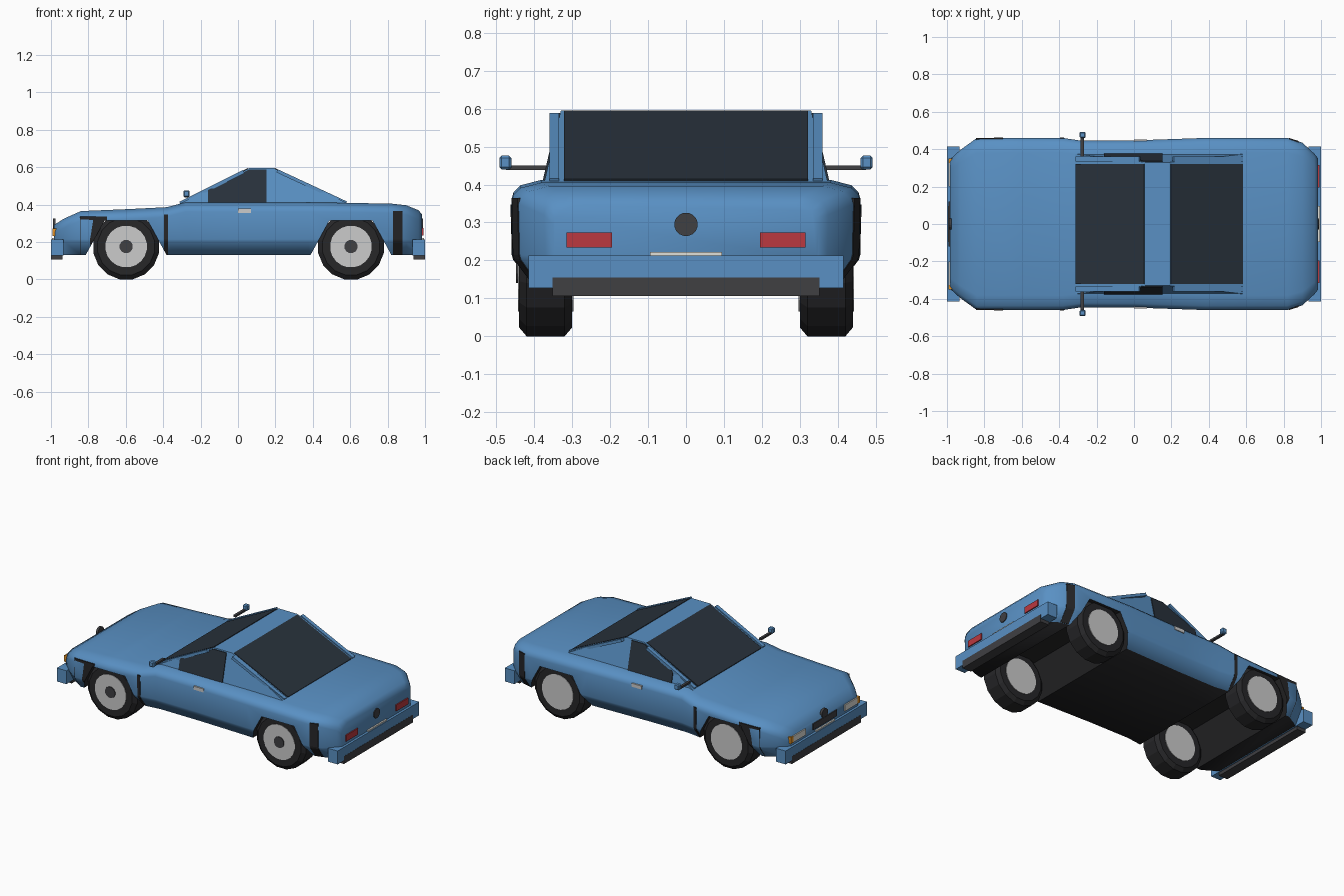
import bpy, bmesh, math

if "Cube" in bpy.data.objects:
    bpy.data.objects.remove(bpy.data.objects["Cube"])

def material(name, rgb):
    m = bpy.data.materials.new(name)
    m.diffuse_color = (*rgb, 1)
    m.use_nodes = True
    m.node_tree.nodes["Principled BSDF"].inputs["Base Color"].default_value = m.diffuse_color
    return m

BLUE = material("blue_paint", (0.10, 0.28, 0.55))
BLACK = material("black_trim", (0.02, 0.02, 0.022))
GLASS = material("dark_glass", (0.022, 0.032, 0.045))
DARK = material("dark_grey", (0.05, 0.05, 0.055))
SILVER = material("silver", (0.68, 0.68, 0.70))
WHITE = material("lamp_white", (0.75, 0.75, 0.70))
RED = material("lamp_red", (0.50, 0.04, 0.05))
ORANGE = material("lamp_orange", (0.80, 0.30, 0.02))

def loft(name, rings, mats, smooth=None, dark_bottom=False):
    """Closed solid through a list of equal-length vertex rings."""
    bm = bmesh.new()
    loops = [[bm.verts.new(p) for p in r] for r in rings]
    n = len(loops[0])
    for a, b in zip(loops, loops[1:]):
        for i in range(n):
            j = (i + 1) % n
            f = bm.faces.new((a[i], a[j], b[j], b[i]))
            if dark_bottom and i == n - 1:
                f.material_index = 1
    bm.faces.new(loops[0])
    bm.faces.new(loops[-1])
    bmesh.ops.recalc_face_normals(bm, faces=bm.faces[:])
    me = bpy.data.meshes.new(name)
    bm.to_mesh(me)
    bm.free()
    for m in mats:
        me.materials.append(m)
    if smooth:
        for p in me.polygons:
            p.use_smooth = True
        me.set_sharp_from_angle(angle=math.radians(smooth))
    ob = bpy.data.objects.new(name, me)
    bpy.context.collection.objects.link(ob)
    return ob

def prism(name, pts, axis, a, b, mat):
    """Extrude (y,z) points along x, or (x,z) points along y."""
    put = (lambda p, t: (t, p[0], p[1])) if axis == "x" else (lambda p, t: (p[0], t, p[1]))
    return loft(name, [[put(p, t) for p in pts] for t in (a, b)], [mat])

def box(name, x, y, z, mat):
    return prism(name, [(y[0], z[0]), (y[1], z[0]), (y[1], z[1]), (y[0], z[1])], "x", *x, mat)

def lathe(name, profile, cx, cy, cz, axis, n, mat, smooth=None):
    """Disc or tyre from (offset, radius) pairs around a y or x axis."""
    rings = []
    for o, r in profile:
        ring = []
        for i in range(n):
            t = 2 * math.pi * (i + 0.5) / n
            u, v = r * math.sin(t), r * math.cos(t)
            ring.append((cx + u, cy + o, cz + v) if axis == "y" else (cx + o, cy + u, cz + v))
        rings.append(ring)
    return loft(name, rings, [mat], smooth)

# Body shell: (x, half width, top height)
def half_section(w, top):
    return [(0.87 * w, 0.13), (0.985 * w, 0.202), (0.993 * w, 0.214), (w, top - 0.05),
            (0.988 * w, top - 0.032), (0.95 * w, top - 0.014), (0.83 * w, top)]

def section(x, w, top):
    half = half_section(w, top)
    return [(x, y, z) for y, z in half] + [(x, -y, z) for y, z in reversed(half)]

stations = [(-0.985, 0.345, 0.29), (-0.93, 0.395, 0.325), (-0.84, 0.46, 0.365), (-0.6, 0.46, 0.375),
            (-0.38, 0.46, 0.386), (-0.28, 0.445, 0.412), (0.0, 0.447, 0.412), (0.38, 0.46, 0.412),
            (0.82, 0.46, 0.405), (0.90, 0.435, 0.396), (0.965, 0.375, 0.37), (0.985, 0.35, 0.345)]
body = loft("body", [section(*s) for s in stations], [BLUE, BLACK], 60, True)

# Wheel arches, open across the full width
WHEELS = (-0.598, 0.604)
cutters = []
for cx in WHEELS:
    pts = [(cx - 0.26, 0.05), (cx - 0.115, 0.315), (cx + 0.115, 0.315), (cx + 0.26, 0.05)]
    c = prism("arch_cutter", pts, "y", -0.6, 0.6, BLACK)
    c.hide_render = True
    c.display_type = "WIRE"
    cutters.append(c)

def cut_arches(ob):
    for c in cutters:
        m = ob.modifiers.new("arch", "BOOLEAN")
        m.operation, m.solver, m.object = "DIFFERENCE", "EXACT", c
        m.material_mode = "TRANSFER"

cut_arches(body)

# Cabin
def side_y(z):
    return 0.375 - 0.045 * (z - 0.40) / 0.195

cab = [(-0.32, 0.40), (0.06, 0.595), (0.19, 0.595), (0.60, 0.40)]
loft("cabin", [[(x, s * side_y(z), z) for x, z in cab] for s in (-1, 1)], [BLUE])

# Sloped glass and its side rails
def slab(name, p, q, lo, hi, y0, y1, mat):
    dx, dz = q[0] - p[0], q[1] - p[1]
    l = math.hypot(dx, dz)
    nx, nz = -dz / l, dx / l
    pts = [(p[0] + nx * lo, p[1] + nz * lo), (q[0] + nx * lo, q[1] + nz * lo),
           (q[0] + nx * hi, q[1] + nz * hi), (p[0] + nx * hi, p[1] + nz * hi)]
    return prism(name, pts, "y", y0, y1, mat)

for name, p, q in (("windshield", (-0.31, 0.409), (0.055, 0.592)), ("rear_window", (0.195, 0.592), (0.58, 0.411))):
    slab(name, p, q, -0.01, 0.004, -0.322, 0.322, GLASS)
    a, b = ((p, (0.03, 0.579)) if p[0] < 0 else ((0.21, 0.583), q))
    for s in (-1, 1):
        slab(name + "_rail", a, b, -0.012, 0.006, s * 0.335, s * 0.36, BLUE)

for s in (-1, 1):
    # Side window
    win = [(-0.16, 0.412), (-0.16, 0.478), (0.06, 0.588), (0.152, 0.588), (0.152, 0.412)]
    loft("side_window", [[(x, s * (side_y(z) + o), z) for x, z in win] for o in (-0.01, 0.005)], [GLASS])
    # Mirror and door handle
    box("mirror_arm", (-0.285, -0.268), (s * 0.36, s * 0.475), (0.438, 0.45), DARK)
    m = box("mirror", (-0.292, -0.258), (s * 0.46, s * 0.492), (0.44, 0.476), BLUE)
    b = m.modifiers.new("bevel", "BEVEL")
    b.width = 0.006
    box("door_handle", (0.0, 0.07), (s * 0.435, s * 0.453), (0.356, 0.378), SILVER)
    # Dark side strips following the body section
    for x0, w0, x1, w1, top in ((-0.845, 0.456, -0.70, 0.46, 0.385), (-0.395, 0.46, -0.375, 0.459, 0.398),
                                (0.83, 0.457, 0.88, 0.4415, 0.415)):
        rings = []
        for x, w in ((x0, w0), (x1, w1)):
            pts = [(y + 0.0025, z) for y, z in half_section(w, top)[:4]]
            pts += [(0.4, pts[-1][1]), (0.385, 0.131)]
            rings.append([(x, s * y, max(z, 0.131)) for y, z in pts])
        strip = loft("side_strip", rings, [BLACK])
        if x0 < -0.2:
            cut_arches(strip)
    # Lamps
    box("headlight", (-0.993, -0.97), (s * 0.2, s * 0.325), (0.232, 0.272), WHITE)
    box("turn_signal", (-0.993, -0.965), (s * 0.326, s * 0.35), (0.232, 0.272), ORANGE)
    box("tail_light", (0.97, 0.992), (s * 0.195, s * 0.315), (0.234, 0.274), RED)
    # Wheels
    for cx in WHEELS:
        lathe("tyre", [(-0.07, 0.155), (-0.05, 0.179), (0.05, 0.179), (0.07, 0.155)],
              cx, s * 0.37, 0.1755, "y", 16, BLACK)
        lathe("rim", [(-0.073, 0.112), (0.073, 0.112)], cx, s * 0.37, 0.1755, "y", 20, SILVER)
        if s < 0:
            lathe("hub", [(0, 0.036), (-0.006, 0.036)], cx, -0.442, 0.1755, "y", 12, DARK)

# Bumpers, badges and plate strip at both ends, grille in front
for s, name in ((-1, "front"), (1, "rear")):
    box(name + "_bumper", (s * 0.932, s), (-0.415, 0.415), (0.127, 0.213), BLUE)
    box(name + "_bumper_rubber", (s * 0.938, s), (-0.352, 0.352), (0.106, 0.155), DARK)
    box(name + "_rubber_face", (s * 0.99, s * 1.001), (-0.352, 0.352), (0.106, 0.155), DARK)
    lathe(name + "_round_badge", [(0, 0.031), (s * 0.015, 0.031)], s * 0.975, 0, 0.295, "x", 16, DARK)
    box(name + "_plate_strip", (s * 0.97, s * 0.995), (-0.095, 0.095), (0.21, 0.222), WHITE)
box("grille", (-0.991, -0.97), (-0.12, 0.12), (0.232, 0.272), DARK)
